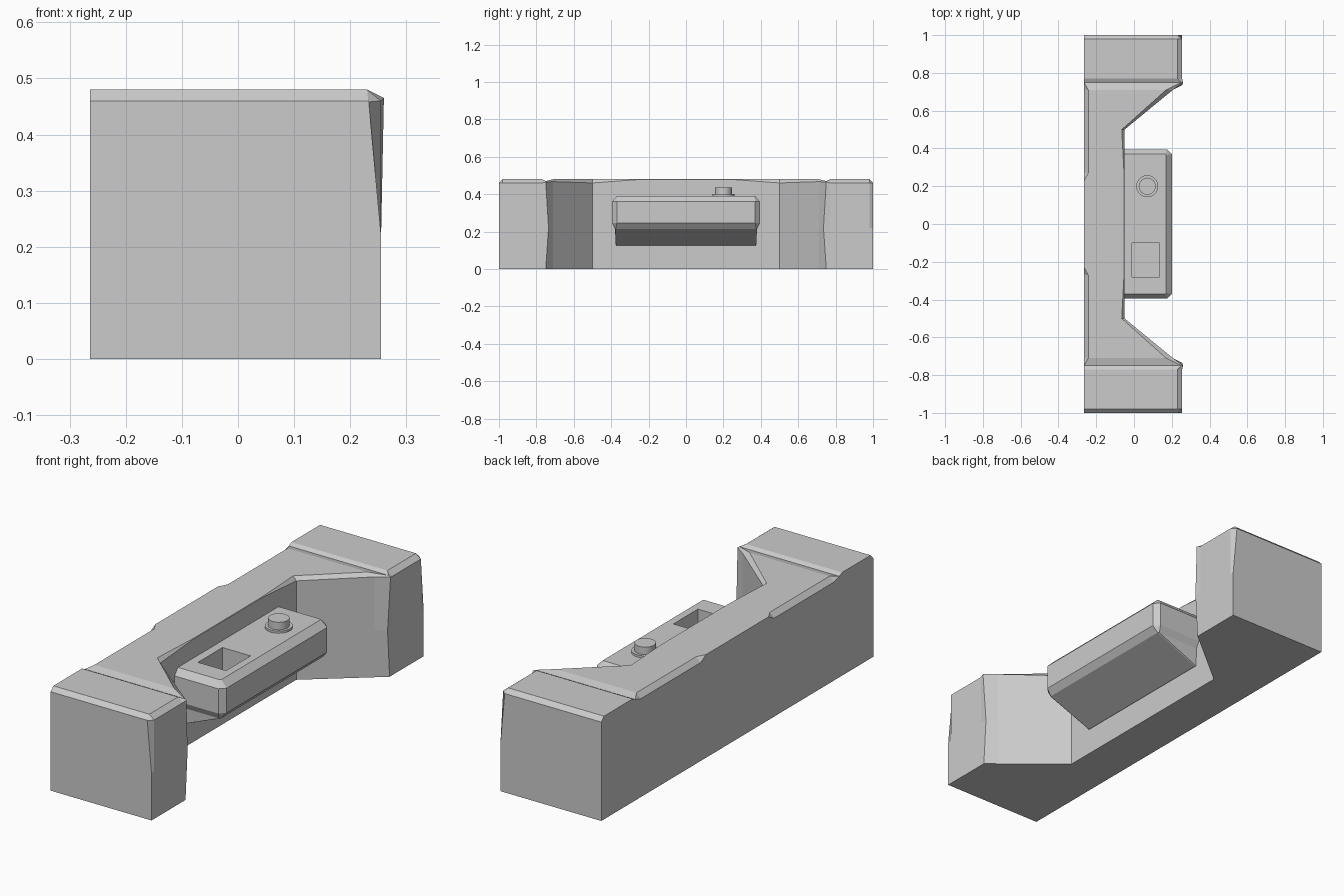
import bpy, bmesh

if "Cube" in bpy.data.objects:
    bpy.data.objects.remove(bpy.data.objects["Cube"], do_unlink=True)

grey = bpy.data.materials.new("plain grey")
grey.use_nodes = True
colour = (0.6, 0.6, 0.6, 1)
grey.diffuse_color = colour
grey.node_tree.nodes["Principled BSDF"].inputs["Base Color"].default_value = colour


def loft(name, sections):
    """Skin closed sections of equal size and cap both ends."""
    bm = bmesh.new()
    rings = [[bm.verts.new(p) for p in s] for s in sections]
    for a, b in zip(rings, rings[1:]):
        n = len(a)
        for i in range(n):
            j = (i + 1) % n
            bm.faces.new((a[i], a[j], b[j], b[i]))
    bm.faces.new(rings[0])
    bm.faces.new(rings[-1])
    bmesh.ops.remove_doubles(bm, verts=bm.verts, dist=0.0005)
    bmesh.ops.recalc_face_normals(bm, faces=bm.faces)
    mesh = bpy.data.meshes.new(name)
    bm.to_mesh(mesh)
    bm.free()
    mesh.materials.append(grey)
    ob = bpy.data.objects.new(name, mesh)
    bpy.context.collection.objects.link(ob)
    return ob


# Bracket body: sections along y, mirrored about the middle
BACK = -0.264


def body_section(side, y, bevel, top, x_top, x_low, z_low, x_base, bulge):
    return [(BACK, side * y, 0),
            (BACK, side * y, top - bevel),
            (BACK + bevel, side * y, top),
            (x_top, side * y, top),
            (x_low, side * y, z_low),
            (x_base, side * (y - bulge), 0.22),
            (x_base, side * y, 0)]


half = [
    (1.00, 0.0, 0.46, 0.232, 0.233, 0.458, 0.255, 0),
    (0.98, 0.0, 0.48, 0.23, 0.255, 0.46, 0.255, 0),
    (0.77, 0.0, 0.48, 0.23, 0.255, 0.46, 0.255, 0),
    (0.75, 0.0, 0.47, 0.25, 0.26, 0.465, 0.255, 0.015),
    (0.71, 0.022, 0.48, 0.17, 0.206, 0.467, 0.206, 0),
    (0.50, 0.022, 0.48, -0.065, -0.05, 0.46, -0.05, 0),
    (0.27, 0.022, 0.48, -0.053, -0.05, 0.477, -0.05, 0),
    (0.23, 0.0, 0.48, -0.052, -0.05, 0.478, -0.05, 0),
]
loft("bracket_body", [body_section(-1, *r) for r in half]
     + [body_section(1, *r) for r in reversed(half)])


# Control box: stacked outlines with cut corners
def box_ring(z, x, y, cut):
    return [(-0.08, -y, z), (x - cut, -y, z), (x, cut - y, z),
            (x, y - cut, z), (x - cut, y, z), (-0.08, y, z)]


box = loft("control_box", [box_ring(*r) for r in (
    (0.125, -0.045, 0.375, 0.005),
    (0.215, 0.175, 0.38, 0.005),
    (0.245, 0.2, 0.395, 0.025),
    (0.36, 0.2, 0.395, 0.025),
    (0.39, 0.17, 0.37, 0.005))])

# Square socket cut into the box
bpy.ops.mesh.primitive_cube_add(size=1, location=(0.0625, -0.19, 0.38))
cutter = bpy.context.object
cutter.name = "socket_cutter"
cutter.scale = (0.145, 0.18, 0.22)
cutter.hide_render = True
cutter.data.materials.append(grey)
cut = box.modifiers.new("socket", 'BOOLEAN')
cut.operation = 'DIFFERENCE'
cut.solver = 'EXACT'
cut.object = cutter
bpy.context.view_layer.objects.active = box
bpy.ops.object.modifier_apply(modifier="socket")
bpy.data.objects.remove(cutter, do_unlink=True)


# Round button on its collar
for name, radius, low, high in (("button_collar", 0.058, 0.38, 0.4),
                                ("button", 0.045, 0.39, 0.435)):
    bpy.ops.mesh.primitive_cylinder_add(
        vertices=32, radius=radius, depth=high - low,
        location=(0.07, 0.2, (low + high) / 2))
    part = bpy.context.object
    part.name = name
    part.data.materials.append(grey)
    bpy.ops.object.shade_smooth_by_angle()
